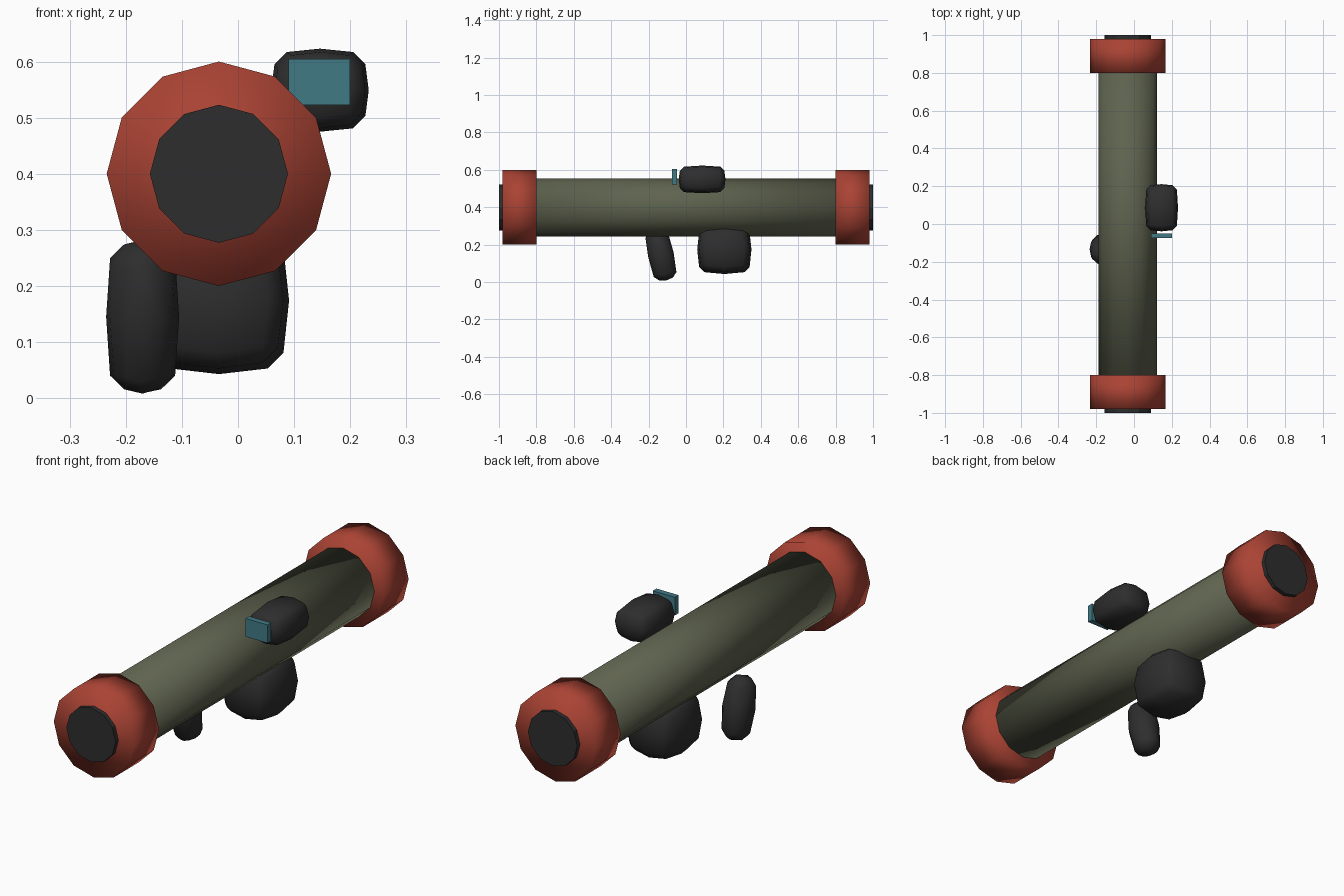
import bpy, bmesh, math
from mathutils import Matrix, Vector

if "Cube" in bpy.data.objects:
    bpy.data.objects.remove(bpy.data.objects["Cube"])

AXIS_X, AXIS_Z = -0.034, 0.4


def material(name, rgb):
    m = bpy.data.materials.new(name)
    m.diffuse_color = (*rgb, 1)
    m.use_nodes = True
    m.node_tree.nodes["Principled BSDF"].inputs["Base Color"].default_value = m.diffuse_color
    return m


olive = material("olive green", (0.112, 0.123, 0.076))
red = material("brick red", (0.40, 0.056, 0.034))
black = material("soft black", (0.027, 0.027, 0.027))
teal = material("teal glass", (0.052, 0.195, 0.235))


def finish(name, bm, mat, smooth=True):
    bmesh.ops.recalc_face_normals(bm, faces=bm.faces[:])
    for f in bm.faces:
        f.smooth = smooth
    me = bpy.data.meshes.new(name)
    bm.to_mesh(me)
    bm.free()
    me.materials.append(mat)
    ob = bpy.data.objects.new(name, me)
    bpy.context.collection.objects.link(ob)
    return ob


def cylinder(name, radius, y0, y1, mat, smooth=True):
    # twelve-sided cylinder along y, corners on the x and z axes
    bm = bmesh.new()
    rings = [[bm.verts.new((AXIS_X + radius * math.cos(i * math.pi / 6), y,
                            AXIS_Z + radius * math.sin(i * math.pi / 6)))
              for i in range(12)] for y in (y0, y1)]
    for i in range(12):
        j = (i + 1) % 12
        bm.faces.new((rings[0][i], rings[0][j], rings[1][j], rings[1][i]))
    for ring in rings:
        bm.faces.new(ring)
    return finish(name, bm, mat, smooth)


def soft_box(name, centre, size, mat, bevel=0.025, inset=0.007, tilt=0):
    # bevelled box whose sides bulge slightly at their middles
    bm = bmesh.new()
    bmesh.ops.create_cube(bm, size=1, matrix=Matrix.Diagonal((*size, 1)))
    bmesh.ops.subdivide_edges(bm, edges=bm.edges[:], cuts=1, use_grid_fill=True)
    sharp = [e for e in bm.edges if e.calc_face_angle(0) > 1]
    bmesh.ops.bevel(bm, geom=sharp, offset=bevel, segments=1, affect='EDGES')
    for v in bm.verts:
        rim = [abs(c) > s * 0.2 for c, s in zip(v.co, size)]
        v.co = Vector([c - math.copysign(inset * (sum(rim) - 1), c) if rim[k] else c
                       for k, c in enumerate(v.co)])
    bm.transform(Matrix.Translation(centre) @ Matrix.Rotation(tilt, 4, 'X'))
    return finish(name, bm, mat)


# launch tube, end collars and the dark bore ends
cylinder("tube", 0.155, -0.81, 0.81, olive)
for label, s in (("front", -1), ("rear", 1)):
    cylinder(label + "_collar", 0.2, s * 0.8, s * 0.98, red)
    cylinder(label + "_bore", 0.123, s * 0.9, s * 1.0, black, False)

# grip, shoulder rest and sight housing
soft_box("grip", (-0.17, -0.134, 0.145), (0.13, 0.138, 0.278), black, tilt=math.radians(12))
soft_box("shoulder_rest", (AXIS_X, 0.205, 0.174), (0.25, 0.29, 0.262), black, 0.028, 0.01)
soft_box("sight_housing", (0.146, 0.086, 0.549), (0.174, 0.25, 0.148), black, 0.022, 0.006)

# sight lens plate
bm = bmesh.new()
bmesh.ops.create_cube(bm, size=1, matrix=Matrix.Translation((0.145, -0.062, 0.564))
                      @ Matrix.Diagonal((0.11, 0.026, 0.082, 1)))
finish("sight_lens", bm, teal, False)
